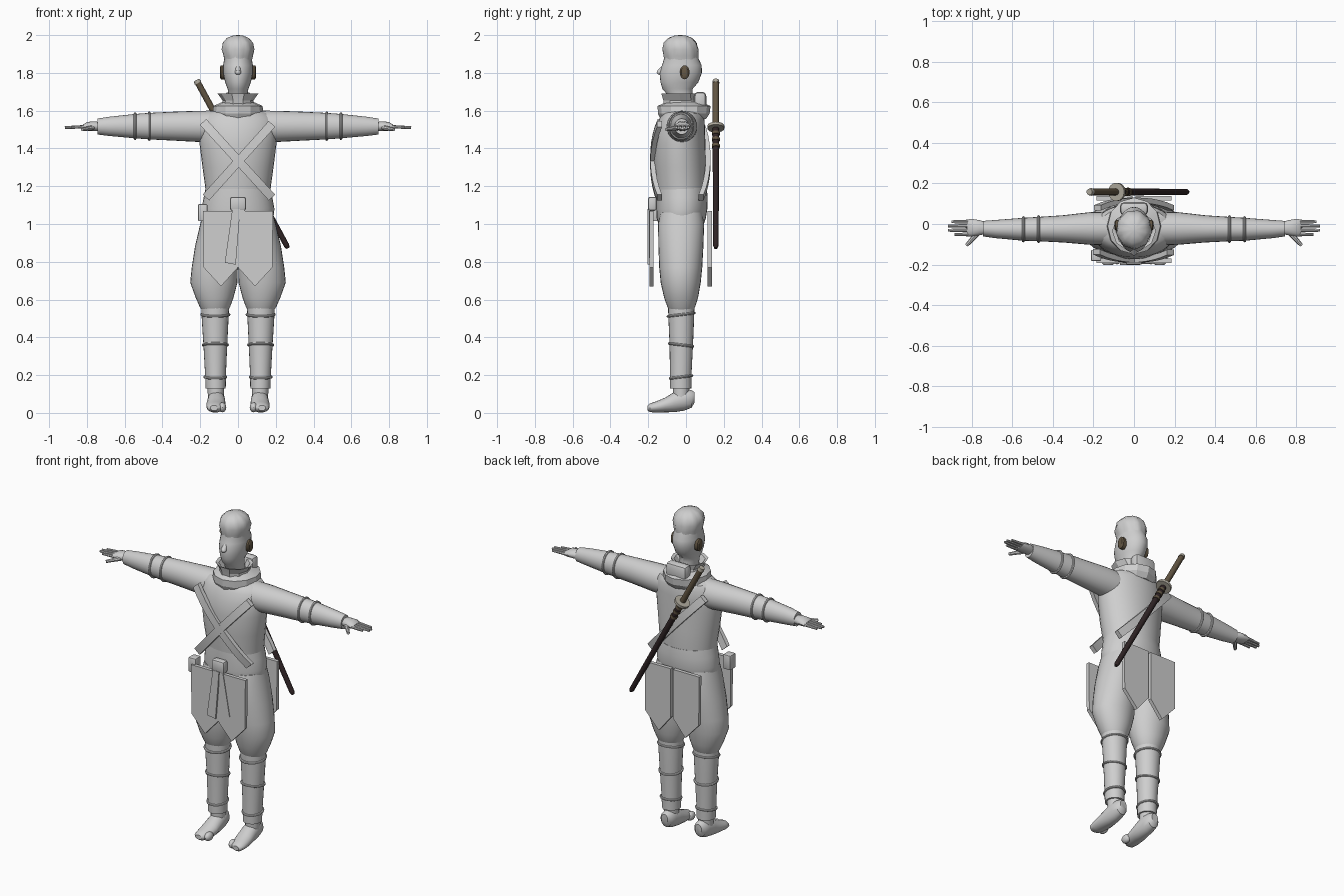
import bpy, bmesh, math
from mathutils import Vector, Matrix

if "Cube" in bpy.data.objects:
    bpy.data.objects.remove(bpy.data.objects["Cube"])


def material(name, rgb):
    m = bpy.data.materials.new(name)
    m.diffuse_color = (*rgb, 1)
    m.use_nodes = True
    m.node_tree.nodes["Principled BSDF"].inputs["Base Color"].default_value = m.diffuse_color
    return m


GREY = material("light_grey", (0.62, 0.62, 0.62))
BROWN = material("handle_brown", (0.12, 0.09, 0.055))
DARK = material("scabbard_dark", (0.028, 0.017, 0.018))
BEIGE = material("guard_beige", (0.42, 0.39, 0.33))


def finish(name, bm, mat=GREY, angle=35):
    bmesh.ops.recalc_face_normals(bm, faces=bm.faces)
    me = bpy.data.meshes.new(name)
    bm.to_mesh(me)
    bm.free()
    me.materials.append(mat)
    ob = bpy.data.objects.new(name, me)
    bpy.context.collection.objects.link(ob)
    bpy.ops.object.select_all(action='DESELECT')
    ob.select_set(True)
    bpy.context.view_layer.objects.active = ob
    if angle:
        bpy.ops.object.shade_smooth_by_angle(angle=math.radians(angle))
    return ob


def loft(name, stations, axis='Z', n=24, mat=GREY, angle=35, sx=1, cap=True, ripple=None):
    """Skin elliptical rings (position, centre 1, centre 2, radius 1, radius 2) along an axis."""
    bm = bmesh.new()
    rings = []
    for t, a, b, ra, rb in stations:
        ring = []
        for i in range(n):
            w = 2 * math.pi * i / n
            k = ripple(t, w) if ripple else 1
            p, q = a + ra * k * math.cos(w), b + rb * k * math.sin(w)
            co = {'X': (t, p, q), 'Y': (p, t, q), 'Z': (p, q, t)}[axis]
            ring.append(bm.verts.new((co[0] * sx, co[1], co[2])))
        rings.append(ring)
    for r0, r1 in zip(rings, rings[1:]):
        for i in range(n):
            j = (i + 1) % n
            bm.faces.new((r0[i], r0[j], r1[j], r1[i]))
    if cap:
        bm.faces.new(rings[0])
        bm.faces.new(rings[-1])
    return finish(name, bm, mat, angle)


def rod(name, p0, p1, r0, r1, n=12, mat=GREY):
    p0, p1 = Vector(p0), Vector(p1)
    d = p1 - p0
    m = Matrix.Translation((p0 + p1) / 2) @ d.to_track_quat('Z', 'Y').to_matrix().to_4x4()
    bm = bmesh.new()
    bmesh.ops.create_cone(bm, cap_ends=True, segments=n, radius1=r0, radius2=r1, depth=d.length, matrix=m)
    return finish(name, bm, mat)


def ball(name, loc, scale, mat=GREY):
    bm = bmesh.new()
    bmesh.ops.create_uvsphere(bm, u_segments=16, v_segments=10, radius=1,
                              matrix=Matrix.Translation(loc) @ Matrix.Diagonal((*scale, 1)))
    return finish(name, bm, mat)


def box(name, loc, size, bevel=0.01):
    bm = bmesh.new()
    bmesh.ops.create_cube(bm, size=1, matrix=Matrix.Translation(loc) @ Matrix.Diagonal((*size, 1)))
    bmesh.ops.bevel(bm, geom=bm.edges[:], offset=bevel, segments=2, affect='EDGES', profile=0.5)
    return finish(name, bm)


def plate(name, outline, y, depth):
    """Flat panel drawn in x and z, extruded along y."""
    bm = bmesh.new()
    f = bm.faces.new([bm.verts.new((x, y, z)) for x, z in outline])
    ext = bmesh.ops.extrude_face_region(bm, geom=[f])['geom']
    bmesh.ops.translate(bm, verts=[v for v in ext if isinstance(v, bmesh.types.BMVert)], vec=(0, depth, 0))
    return finish(name, bm, angle=0)


def torus(name, centre, axis, rad_a, rad_b, minor, tilt=0, n=24):
    """Elliptical cord around a limb; axis is X or Z."""
    bm = bmesh.new()
    rings = []
    for i in range(n):
        w = 2 * math.pi * i / n
        ring = []
        for j in range(8):
            v = 2 * math.pi * j / 8
            a = (rad_a + minor * math.cos(v)) * math.cos(w)
            b = (rad_b + minor * math.cos(v)) * math.sin(w)
            c = minor * math.sin(v) + tilt * b
            off = (a, b, c) if axis == 'Z' else (c, a, b)
            ring.append(bm.verts.new(Vector(centre) + Vector(off)))
        rings.append(ring)
    for i in range(n):
        r0, r1 = rings[i], rings[(i + 1) % n]
        for j in range(8):
            k = (j + 1) % 8
            bm.faces.new((r0[j], r0[k], r1[k], r1[j]))
    return finish(name, bm)


def strap(name, a, b, facing, width=0.046, n=10):
    """Diagonal band bowed over the chest (facing -1) or back (facing 1)."""
    d = Vector((b[0] - a[0], 0, b[1] - a[1])).normalized()
    side = Vector((-d.z, 0, d.x)) * width / 2
    bm = bmesh.new()
    rows = []
    for i in range(n + 1):
        t = i / n
        x, z = a[0] + (b[0] - a[0]) * t, a[1] + (b[1] - a[1]) * t
        y = -0.03 + facing * 0.147 * math.sqrt(max(0, 1 - (x / 0.27) ** 2))
        c = Vector((x, y, z))
        th = Vector((0, 0.013 * facing, 0))
        rows.append([bm.verts.new(c + s) for s in (side - th, side + th, -side + th, -side - th)])
    for r0, r1 in zip(rows, rows[1:]):
        for j in range(4):
            k = (j + 1) % 4
            bm.faces.new((r0[j], r0[k], r1[k], r1[j]))
    bm.faces.new(rows[0])
    bm.faces.new(rows[-1])
    return finish(name, bm)


# Head with swept, lightly grooved hair
loft("head", [(1.6, 0, -.02, .05, .06), (1.69, 0, -.035, .05, .068), (1.715, 0, -.045, .055, .08),
              (1.75, 0, -.035, .068, .1), (1.80, 0, -.028, .079, .112), (1.84, 0, -.022, .079, .105),
              (1.88, 0, -.025, .072, .09), (1.9, 0, -.027, .074, .088)], n=28)
loft("hair", [(1.86, 0, -.024, .072, .088), (1.89, 0, -.026, .077, .092), (1.925, 0, -.028, .086, .095),
              (1.96, 0, -.03, .079, .086), (1.985, 0, -.03, .057, .062), (1.997, 0, -.03, .028, .032),
              (2.0, 0, -.03, .005, .005)], n=36, angle=50,
     ripple=lambda t, w: 1 + (.03 * math.cos(9 * w + 30 * t) if t > 1.87 else 0))
rod("nose", (0, -.105, 1.85), (0, -.138, 1.803), .008, .017)
ball("nose_tip", (0, -.14, 1.803), (.016, .015, .013))
for s in (-1, 1):
    loft("ear_disc", [(.068, -.007, 1.803, .026, .037), (.09, -.007, 1.803, .026, .037),
                      (.096, -.007, 1.803, .018, .028)], 'X', mat=BROWN, sx=s)

# Faceted collar and folded hood
loft("lower_collar", [(1.555, 0, -.015, .115, .12), (1.585, 0, -.012, .135, .137),
                      (1.625, 0, -.01, .13, .14), (1.645, 0, -.015, .085, .09)], n=12, angle=20)
loft("upper_collar", [(1.62, 0, -.025, .088, .095), (1.655, 0, -.03, .082, .095), (1.69, 0, -.035, .108, .1),
                      (1.685, 0, -.035, .09, .085), (1.65, 0, -.03, .06, .07)], n=10, angle=20)
box("folded_hood", (0, .075, 1.65), (.14, .065, .1), .022)

# Torso and hips
loft("torso", [(1.17, 0, -.025, .172, .132), (1.2, 0, -.025, .174, .134), (1.3, 0, -.032, .188, .138),
               (1.42, 0, -.035, .203, .138), (1.5, 0, -.032, .207, .132), (1.555, 0, -.022, .2, .12),
               (1.585, 0, -.018, .17, .108), (1.605, 0, -.018, .1, .09)], n=32)
loft("hips", [(1.0, 0, -.025, .175, .12), (1.03, 0, -.025, .187, .13), (1.08, 0, -.022, .193, .135),
              (1.14, 0, -.022, .182, .137), (1.19, 0, -.024, .172, .134)], n=32)

# Crossed chest straps and the sling on the back
strap("chest_strap", (-.17, 1.14), (.18, 1.53), -1)
strap("chest_strap_crossing", (.18, 1.14), (-.185, 1.54), -1)
strap("back_strap", (-.18, 1.53), (.18, 1.14), 1)

for s in (-1, 1):
    # Arms with cord bands
    loft("arm", [(.13, -.022, 1.515, .082, .085), (.22, -.022, 1.517, .08, .082), (.35, -.024, 1.518, .067, .076),
                 (.47, -.025, 1.518, .06, .07), (.55, -.026, 1.518, .056, .064), (.68, -.025, 1.517, .045, .051),
                 (.745, -.023, 1.516, .038, .042)], 'X', sx=s)
    torus("arm_band_upper", (.47 * s, -.025, 1.518), 'X', .061, .07, .0075)
    torus("arm_band_lower", (.545 * s, -.026, 1.518), 'X', .057, .066, .0075)
    # Hands
    loft("hand", [(.735, -.02, 1.515, .03, .024), (.76, -.018, 1.518, .037, .026), (.8, -.018, 1.517, .043, .023),
                  (.822, -.019, 1.513, .041, .012)], 'X', n=16, sx=s)
    for i, tip in enumerate((.9, .917, .917, .885)):
        y = .012 - i * .021
        rod("finger", (.8 * s, y, 1.515), (tip * s, y - .001, 1.511), .01, .007, 8)
    rod("thumb", (.77 * s, -.045, 1.51), (.825 * s, -.105, 1.5), .014, .009, 8)
    # Baggy trouser legs
    loft("trouser_leg", [(.545, .122, -.025, .07, .065), (.56, .122, -.025, .08, .073), (.61, .124, -.026, .1, .09),
                         (.69, .128, -.028, .125, .106), (.77, .123, -.028, .122, .114), (.88, .114, -.027, .114, .119),
                         (1.0, .1, -.026, .1, .122), (1.06, .095, -.025, .09, .11)], n=28, sx=s)
    # Wrapped shins with slanted cords
    loft("shin", [(.13, .118, -.028, .053, .056), (.2, .119, -.028, .055, .057), (.36, .12, -.025, .063, .062),
                  (.5, .121, -.025, .071, .068), (.56, .121, -.025, .074, .07)], sx=s)
    for z, ra, rb in ((.52, .073, .07), (.36, .065, .063), (.19, .056, .058)):
        torus("shin_cord", (.12 * s, -.026, z), 'Z', ra, rb, .007, .12 if z != .36 else -.12)
    # Split-toe feet
    loft("foot", [(.045, .115, .082, .022, .028), (.03, .115, .074, .037, .046), (-.01, .115, .07, .045, .058),
                  (-.06, .115, .058, .048, .054), (-.11, .117, .042, .051, .039), (-.16, .121, .031, .046, .029),
                  (-.19, .125, .027, .037, .023), (-.203, .127, .026, .02, .014)], 'Y', n=20, sx=s)
    ball("big_toe", (.083 * s, -.165, .029), (.021, .034, .026))
    rod("ankle", (.117 * s, -.026, .08), (.118 * s, -.026, .16), .042, .045)

    # Pointed skirt panels, front and back
    for name, y, inner in (("front_panel", -.193, 0), ("back_panel", .115, .008)):
        plate(name, [(s * x, z) for x, z in ((inner, 1.07), (.185, 1.07), (.182, .77), (.09, .67), (inner, .77))],
              y, .022)

# Belt knot, sash tails and hip pouch
box("belt_knot", (0, -.178, 1.107), (.084, .046, .074), .012)
plate("sash_tail_long", [(-.03, 1.08), (.012, 1.08), (-.012, .785), (-.07, .795)], -.203, .01)
plate("sash_tail_short", [(.006, 1.08), (.034, 1.08), (.08, .82), (.02, .835)], -.197, .005)
box("hip_pouch", (-.187, -.155, 1.06), (.05, .055, .09), .006)

# Sword slung across the back, placed by distance along its axis
TOP, TIP = Vector((-.22, .158, 1.762)), Vector((.265, .158, .872))


def along(name, t0, t1, r0, r1, mat):
    return rod(name, TOP.lerp(TIP, t0), TOP.lerp(TIP, t1), r0, r1, 16, mat)


along("sword_pommel", 0, .018, .016, .019, BEIGE)
along("sword_handle", .018, .27, .0165, .0165, BROWN)
along("sword_guard", .272, .288, .045, .045, BEIGE)
along("scabbard", .288, .985, .0175, .0145, DARK)
along("scabbard_tip", .985, 1, .0145, .009, DARK)
for t in (.31, .345, .385):
    along("scabbard_ring", t, t + .016, .021, .021, BROWN)
